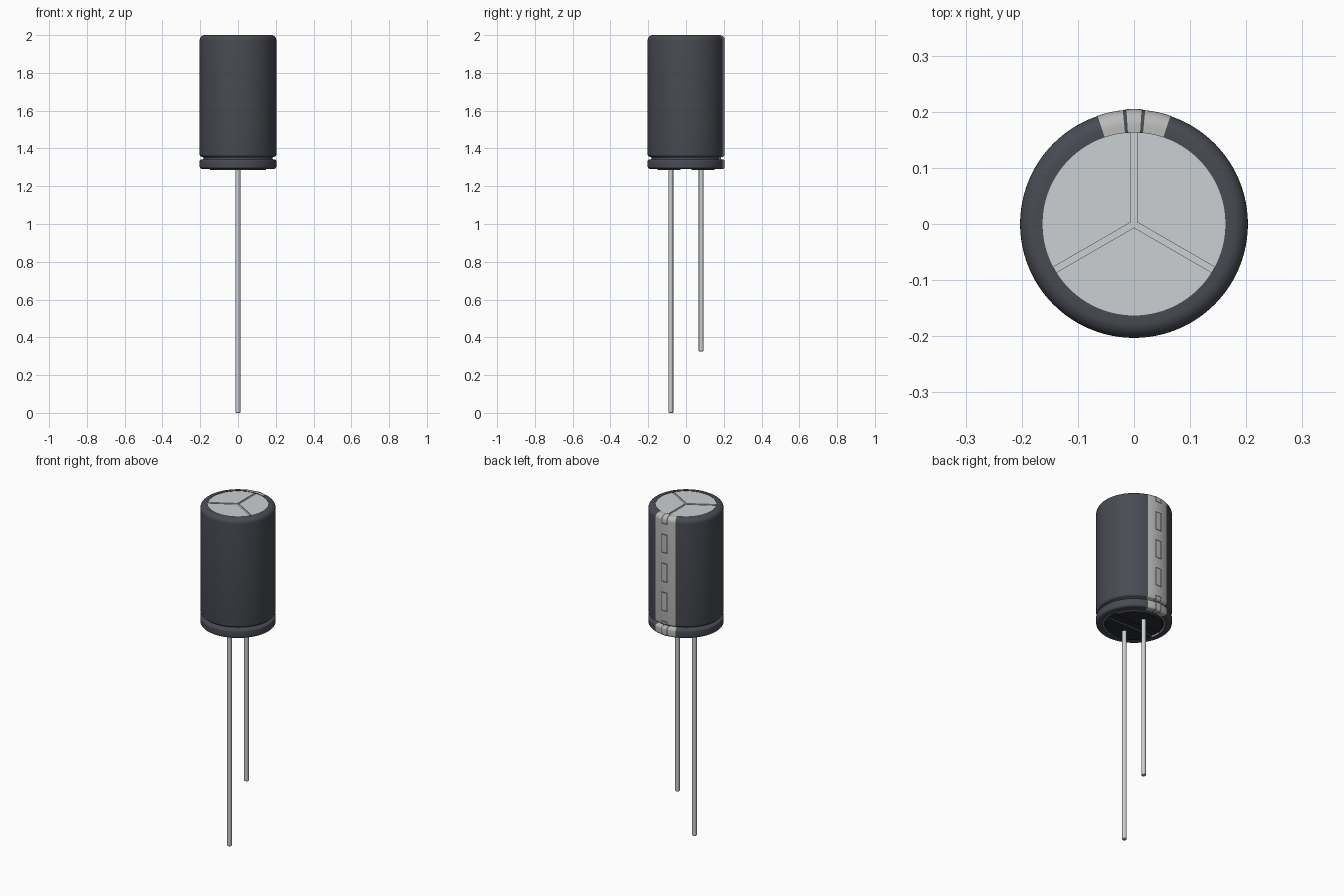
import bpy, bmesh
from math import sin, cos, pi, asin, radians, hypot

if "Cube" in bpy.data.objects:
    bpy.data.objects.remove(bpy.data.objects["Cube"])


def material(name, r, g, b):
    m = bpy.data.materials.new(name)
    m.diffuse_color = (r, g, b, 1)
    m.use_nodes = True
    m.node_tree.nodes["Principled BSDF"].inputs["Base Color"].default_value = m.diffuse_color
    return m


DARK = material("sleeve_grey", 0.065, 0.07, 0.085)
BLACK = material("rubber_black", 0.025, 0.026, 0.03)
LIGHT = material("print_grey", 0.48, 0.48, 0.47)
METAL = material("aluminium", 0.6, 0.63, 0.65)


def finish(name, bm, mat):
    me = bpy.data.meshes.new(name)
    bm.to_mesh(me)
    bm.free()
    ob = bpy.data.objects.new(name, me)
    bpy.context.collection.objects.link(ob)
    me.materials.append(mat)
    bpy.ops.object.select_all(action='DESELECT')
    ob.select_set(True)
    bpy.context.view_layer.objects.active = ob
    bpy.ops.object.shade_smooth_by_angle(angle=radians(35))
    return ob


def revolve(name, profile, mat, a0=0.0, a1=2 * pi, n=96):
    """Sweep an (r, z) profile, listed top to bottom, around z."""
    bm = bmesh.new()
    full = a1 - a0 > 2 * pi - 1e-4
    cols = []
    for j in range(n if full else n + 1):
        a = a0 + (a1 - a0) * j / n
        cols.append([bm.verts.new((r * cos(a), r * sin(a), z)) for r, z in profile])
    for j in range(n):
        c, d = cols[j], cols[(j + 1) % len(cols)]
        for i in range(len(profile) - 1):
            bm.faces.new((c[i], c[i + 1], d[i + 1], d[i]))
    return finish(name, bm, mat)


def prism(name, pts, z0, z1, mat):
    bm = bmesh.new()
    f = bm.faces.new([bm.verts.new((x, y, z0)) for x, y in pts])
    top = bmesh.ops.extrude_face_region(bm, geom=[f])["geom"]
    bmesh.ops.translate(bm, vec=(0, 0, z1 - z0),
                        verts=[v for v in top if isinstance(v, bmesh.types.BMVert)])
    bmesh.ops.recalc_face_normals(bm, faces=bm.faces)
    return finish(name, bm, mat)


def arc(r, a0, a1, n=32, cx=0.0, cy=0.0):
    return [(cx + r * cos(a0 + (a1 - a0) * i / n), cy + r * sin(a0 + (a1 - a0) * i / n))
            for i in range(n + 1)]


# sleeve: rounded shoulder, straight wall, crimp groove, bottom bead
outer = [(0.163, 2.0)]
outer += arc(0.027, pi / 2, 0, 8, 0.176, 1.973)
outer += arc(0.014, 0, -pi / 2, 5, 0.189, 1.369)
outer += arc(0.007, pi / 2, 3 * pi / 2, 6, 0.189, 1.348)
outer += arc(0.008, pi / 2, 0, 4, 0.195, 1.333)
outer += arc(0.012, 0, -pi / 2, 5, 0.191, 1.304)
outer += [(0.167, 1.292)]
revolve("sleeve", [(0.163, 1.985)] + outer + [(0.165, 1.31)], DARK)


def printed(z0, z1, off):
    """Part of the sleeve profile between two heights, lifted off the surface."""
    lifted = []
    for i, (r, z) in enumerate(outer):
        p, q = outer[max(i - 1, 0)], outer[min(i + 1, len(outer) - 1)]
        dr, dz = q[0] - p[0], q[1] - p[1]
        k = off / hypot(dr, dz)
        lifted.append((r - dz * k, z + dr * k))
    out = []
    for i, (r, z) in enumerate(lifted):
        if i:
            pr, pz = lifted[i - 1]
            for lim in (z1, z0):
                if pz > lim > z:
                    out.append((pr + (r - pr) * (lim - pz) / (z - pz), lim))
        if z0 <= z <= z1:
            out.append((r, z))
    return out


# polarity stripe with outlined dashes on the back
half = asin(0.065 / 0.203)
revolve("polarity_stripe", printed(1.2, 2.1, 0.0007), LIGHT, pi / 2 - half, pi / 2 + half, 14)
dashes = [(1.955, 2.1), (1.783, 1.897), (1.611, 1.725), (1.439, 1.553), (1.2, 1.381)]
for i, (z0, z1) in enumerate(dashes):
    for part, inset, off, mat in (("dash_outline", 0, 0.0013, DARK),
                                  ("dash_fill", 0.0065, 0.0019, LIGHT)):
        h = (0.02 - inset) / 0.203
        revolve(f"{part}_{i + 1}", printed(z0 + inset, z1 - inset, off), mat,
                pi / 2 - h, pi / 2 + h, 4)

# can top: three wedges separated by a Y-shaped vent score
R, hw = 0.163, 0.0055
prism("vent_floor", arc(R, 0, 2 * pi * 95 / 96, 95), 1.98, 1.993, METAL)
for k in range(3):
    a = pi / 2 + k * 2 * pi / 3
    d, b = asin(hw / R), hw / sin(pi / 3)
    mid = a + pi / 3
    pts = [(b * cos(mid), b * sin(mid))] + arc(R, a + d, a + 2 * pi / 3 - d)
    prism(f"can_top_wedge_{k + 1}", pts, 1.99, 1.998, METAL)

# bottom: rolled metal rim, rubber seal and two stand-off pads
revolve("metal_rim", [(0.168, 1.31), (0.168, 1.294), (0.162, 1.292), (0.160, 1.31)], METAL)
prism("rubber_seal", arc(0.164, 0, 2 * pi * 95 / 96, 95), 1.30, 1.33, BLACK)
t = asin(0.03 / 0.152)
pad = arc(0.152, t, pi - t)
prism("standoff_pad_back", pad, 1.285, 1.305, BLACK)
prism("standoff_pad_front", [(x, -y) for x, y in pad], 1.285, 1.305, BLACK)

# wire leads
for name, y, z in (("long_lead", -0.08, 0.0), ("short_lead", 0.08, 0.325)):
    c = 0.003
    revolve(name, [(0.0125, 1.31), (0.0125, z + c), (0.0125 - c, z), (0.0001, z)], METAL,
            n=24).location.y = y
